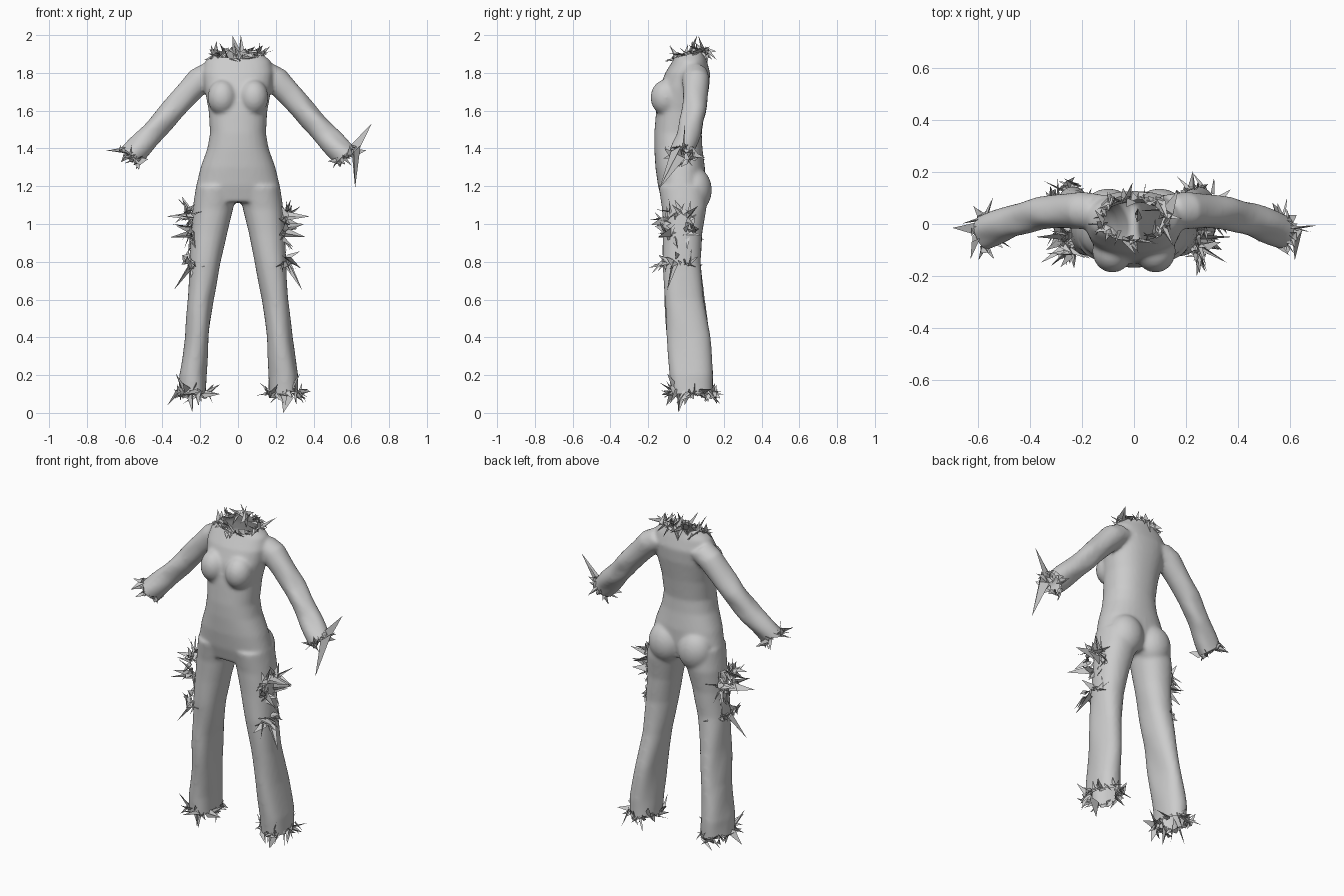
import bpy, bmesh, random
from math import sin, cos, pi
from mathutils import Vector, Matrix

if "Cube" in bpy.data.objects:
    bpy.data.objects.remove(bpy.data.objects["Cube"])

random.seed(7)
N = 32


def loft(bm, rings):
    """Closed tube through rings of (centre, u half axis, v half axis, power)."""
    loops = []
    for c, u, v, p in rings:
        loop = []
        for i in range(N):
            a = 2 * pi * i / N
            ca, sa = cos(a), sin(a)
            k = (abs(ca) ** p + abs(sa) ** p) ** (-1 / p)
            loop.append(bm.verts.new(c + u * ca * k + v * sa * k))
        loops.append(loop)
    for l0, l1 in zip(loops, loops[1:]):
        for i in range(N):
            j = (i + 1) % N
            bm.faces.new((l0[i], l0[j], l1[j], l1[i]))
    bm.faces.new(loops[0][::-1])
    bm.faces.new(loops[-1])


def flat_ring(z, x0, x1, y0, y1, p):
    return (Vector(((x0 + x1) / 2, (y0 + y1) / 2, z)), Vector(((x1 - x0) / 2, 0, 0)),
            Vector((0, (y1 - y0) / 2, 0)), p)


def ball(bm, c, r):
    bmesh.ops.create_uvsphere(bm, u_segments=24, v_segments=16, radius=1,
                              matrix=Matrix.Translation(c) @ Matrix.Diagonal((*r, 1)))


def add_object(name, bm):
    me = bpy.data.meshes.new(name)
    bm.to_mesh(me)
    bm.free()
    ob = bpy.data.objects.new(name, me)
    bpy.context.collection.objects.link(ob)
    return ob


# Torso: z, half width, front y, back y
bm = bmesh.new()
torso = [(1.97, .085, -.03, .09), (1.93, .10, -.04, .095), (1.895, .135, -.055, .10),
         (1.865, .172, -.07, .11), (1.80, .188, -.11, .128), (1.72, .178, -.14, .122),
         (1.60, .155, -.158, .10), (1.48, .148, -.168, .083), (1.40, .162, -.168, .087),
         (1.30, .198, -.162, .10), (1.20, .222, -.148, .10), (1.115, .236, -.125, .08)]
loft(bm, [flat_ring(z, -w, w, f, b, 2.3) for z, w, f, b in torso])

# Legs: z, inner x, outer x, front y, back y
leg = [(1.20, .0, .222, -.145, .11), (1.08, .026, .240, -.127, .108), (.95, .058, .247, -.123, .085),
       (.80, .090, .257, -.122, .078), (.60, .128, .267, -.112, .097), (.40, .153, .290, -.10, .128),
       (.20, .165, .322, -.083, .142), (.03, .168, .325, -.073, .145)]
# Sleeves: centre and radius
sleeve = [((.13, .045, 1.805), .07), ((.20, .052, 1.765), .072), ((.27, .05, 1.69), .067),
          ((.36, .043, 1.59), .064), ((.46, .015, 1.475), .064), ((.565, -.027, 1.365), .066),
          ((.62, -.045, 1.305), .066)]
arm_dir = Vector((.66, -.1, -.74)).normalized()
for s in (1, -1):
    loft(bm, [flat_ring(z, s * a, s * (b if s > 0 or z > .5 else b - .012), f, k, 2.2)
              for z, a, b, f, k in leg])
    loft(bm, [(Vector((s * c[0], c[1], c[2])), Vector((s * .74, 0, .66)) * r, Vector((0, r, 0)), 2)
              for c, r in sleeve])
    ball(bm, (s * .083, -.105, 1.67), (.078, .083, .095))
    ball(bm, (s * .098, .045, 1.18), (.105, .092, .12))
bmesh.ops.recalc_face_normals(bm, faces=bm.faces)
body = add_object("jumpsuit", bm)

# Fuse the parts into one smooth cloth surface
rm = body.modifiers.new("fuse", 'REMESH')
rm.mode = 'VOXEL'
rm.voxel_size = .010
sm = body.modifiers.new("soften", 'SMOOTH')
sm.factor = .5
sm.iterations = 9
dg = bpy.context.evaluated_depsgraph_get()
fused = bpy.data.meshes.new_from_object(body.evaluated_get(dg))
body.modifiers.clear()
bm = bmesh.new()
bm.from_mesh(fused)
bm.normal_update()

# Soft folds on sleeves and trouser legs
moves = []
for v in bm.verts:
    x, y, z = v.co
    ax = abs(x)
    if z < 1.05:
        k = min(1, (1.05 - z) * 2)
        d = .005 * k * sin(24 * y + 9 * z + 18 * x) * sin(7 * z + 2 + x * 4)
    elif ax > .24 and z > 1.25:
        k = min(1, (ax - .24) * 8)
        d = .005 * k * sin(30 * (ax + z) + 35 * y) * cos(11 * (ax - z) + x)
    else:
        d = 0
    moves.append(v.normal * d)
for v, m in zip(bm.verts, moves):
    v.co += m


def cut(co, no, keep):
    """Open the cloth beyond a plane, only where keep() selects."""
    vs = [v for v in bm.verts if keep(v.co)]
    pick = set(vs)
    es = [e for e in bm.edges if all(v in pick for v in e.verts)]
    fs = [f for f in bm.faces if all(v in pick for v in f.verts)]
    bmesh.ops.bisect_plane(bm, geom=vs + es + fs, plane_co=co, plane_no=no, clear_outer=True)


# Neck, hem and cuff openings
cut((0, .02, 1.9), (0, -.25, 1), lambda c: c.z > 1.8)
cut((0, 0, .1), (0, 0, -1), lambda c: c.z < .3)
for s in (1, -1):
    cut((s * .57, -.027, 1.362), (s * arm_dir.x, arm_dir.y, arm_dir.z),
        lambda c: c.x * s > .42 and c.z > 1.2)
for f in bm.faces:
    f.smooth = True
bm.to_mesh(body.data)
bm.free()


def rand_vec():
    return Vector([random.gauss(0, 1) for _ in range(3)]).normalized()


def shard(bm, base, tip, w):
    """Folded pointed scrap of cloth."""
    d = (tip - base).normalized()
    side = d.cross(rand_vec()).normalized()
    up = d.cross(side)
    pts = [base + side * w, base - side * w * random.uniform(.5, 1),
           base + up * w * random.uniform(.3, 1) - d * w, tip]
    for p in pts:
        p.z = min(2, max(0, p.z))
    a, b, c, t = [bm.verts.new(p) for p in pts]
    for tri in ((a, b, t), (b, c, t), (a, c, b)):
        bm.faces.new(tri)


def fringe(name, c, u, v, n, length, extra=()):
    """Shards scattered along an elliptical edge, pointing mostly outward."""
    bm = bmesh.new()
    c, u, v = Vector(c), Vector(u), Vector(v)
    for i in range(n):
        a = 2 * pi * (i + random.random()) / n
        out = u * cos(a) + v * sin(a)
        base = c + out + rand_vec() * .012
        d = (out.normalized() * .6 + rand_vec()).normalized()
        shard(bm, base, base + d * length * random.uniform(.45, 1.2), random.uniform(.010, .026))
    for base, tip, w in extra:
        shard(bm, Vector(base), Vector(tip), w)
    add_object(name, bm)


# Ragged collar
fringe("collar_fringe", (0, .022, 1.895), (.125, 0, 0), (0, .08, .018), 60, .075,
       [((.02, .03, 1.92), (.015, .06, 2.0), .02), ((.13, .05, 1.91), (.17, .13, 1.94), .025)])

# Ragged cuffs, the left one with two long scraps
big = {1: [((.60, -.02, 1.39), (.71, -.005, 1.535), .035), ((.61, -.05, 1.37), (.62, -.14, 1.19), .05),
           ((.60, -.02, 1.38), (.68, -.03, 1.39), .03)],
       -1: [((-.60, -.02, 1.39), (-.70, -.015, 1.39), .03), ((-.56, -.06, 1.36), (-.60, -.14, 1.35), .03)]}
for s, side in ((1, "left"), (-1, "right")):
    fringe(side + "_cuff_fringe", (s * .57, -.027, 1.362), (s * .045, 0, .04), (0, .06, 0),
           20, .06, big[s])
    # Ragged pocket edges on the thigh
    fringe(side + "_pocket_fringe", (s * .25, -.04, 1.0), (0, .075, 0), (s * .01, 0, .07), 36, .085,
           [((s * .25, -.05, 1.04), (s * .38, -.05, 1.04), .03),
            ((s * .25, -.08, .95), (s * .36, -.15, .93), .03),
            ((s * .25, .0, .98), (s * .35, .02, 1.0), .03)])
    fringe(side + "_pocket_base_fringe", (s * .25, -.05, .79), (0, .07, 0), (s * .02, 0, .02), 18, .075,
           [((s * .26, -.06, .78), (s * .34, -.1, .65), .03)])
    # Ragged hems
    fringe(side + "_hem_fringe", (s * .245, .035, .105), (.076, 0, 0), (0, .11, 0), 38, .085,
           [((s * .26, -.03, .09), (s * .24, -.04, 0), .035),
            ((s * .28, -.05, .12), (s * .33, -.1, .21), .025)])
